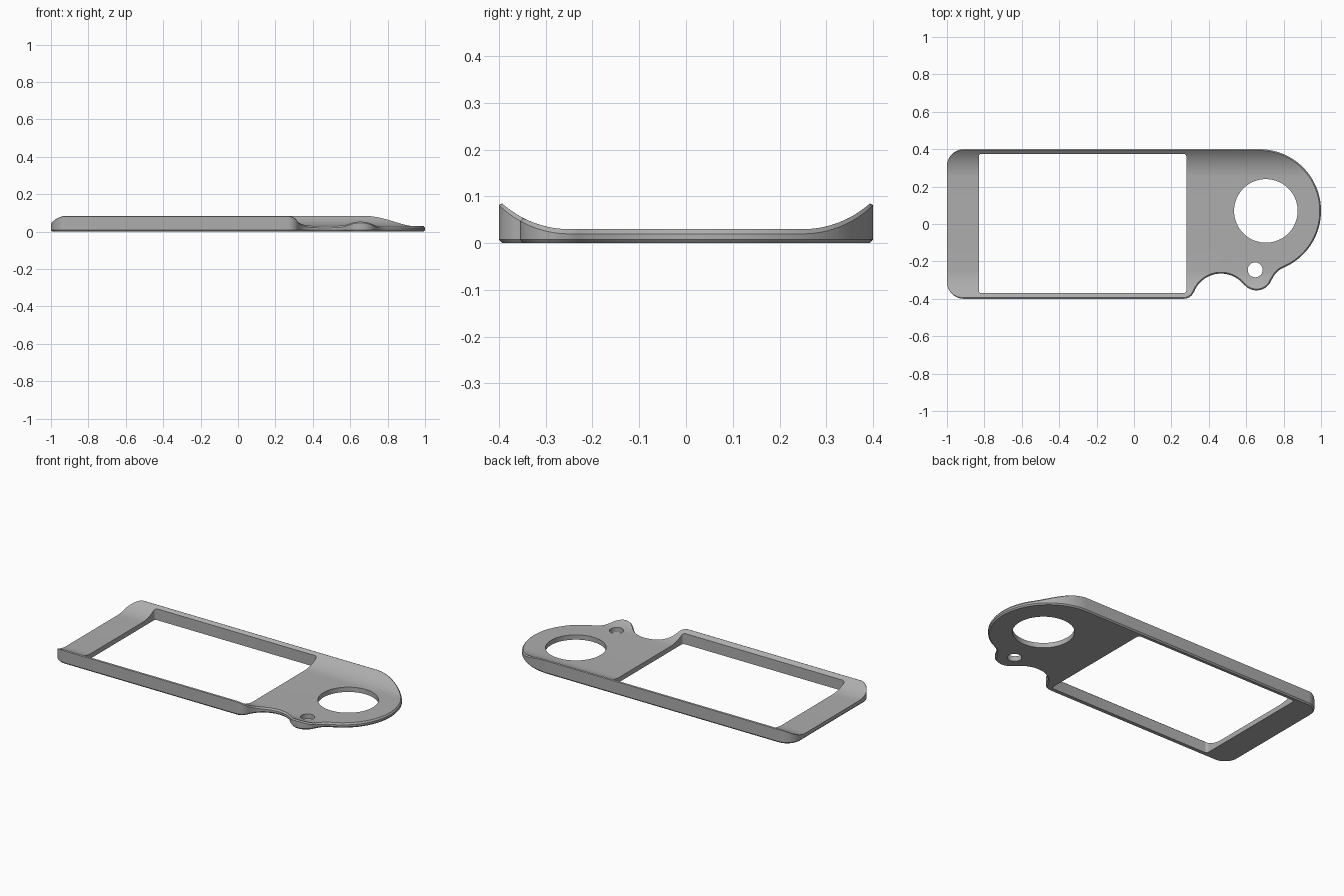
import bpy, bmesh, math
from mathutils import Vector

cube = bpy.data.objects.get("Cube")
if cube:
    bpy.data.objects.remove(cube, do_unlink=True)

THICK, LIP_START, LIP_RADIUS = 0.03, 0.25, 0.214
BEVEL = 0.007

grey = bpy.data.materials.new("satin grey")
grey.use_nodes = True
grey.diffuse_color = (0.42, 0.42, 0.42, 1)
grey.node_tree.nodes["Principled BSDF"].inputs["Base Color"].default_value = grey.diffuse_color


def arc(cx, cy, r, start, end, steps=12):
    """Points on an arc; clockwise when end is below start."""
    angles = [math.radians(start + (end - start) * i / steps) for i in range(steps + 1)]
    return [Vector((cx + r * math.cos(a), cy + r * math.sin(a))) for a in angles]


def clean(points):
    """Drop points that nearly touch their neighbour."""
    return [p for i, p in enumerate(points) if (p - points[i - 1]).length > 0.004]


def inset(points, amounts):
    """Move each point of a counter-clockwise loop inward."""
    result = []
    for i, p in enumerate(points):
        before = (p - points[i - 1]).normalized()
        after = (points[(i + 1) % len(points)] - p).normalized()
        t = (before + after).normalized()
        result.append(p + Vector((-t.y, t.x)) * amounts[i])
    return result


def loft(name, rings):
    """Closed solid through rings of 3D points, bottom first."""
    bm = bmesh.new()
    loops = [[bm.verts.new(p) for p in ring] for ring in rings]
    n = len(loops[0])
    for low, high in zip(loops, loops[1:]):
        for i in range(n):
            j = (i + 1) % n
            bm.faces.new((low[i], low[j], high[j], high[i]))
    bm.faces.new(loops[0][::-1])
    bm.faces.new(loops[-1])
    mesh = bpy.data.meshes.new(name)
    bm.to_mesh(mesh)
    bm.free()
    obj = bpy.data.objects.new(name, mesh)
    bpy.context.collection.objects.link(obj)
    return obj


def at_height(points, z):
    return [(p.x, p.y, z) for p in points]


# Outline: rounded bar, scooped front edge, small lobe, round end
outline = clean(
    arc(-0.91, -0.31, 0.09, 180, 270)
    + arc(0.265, -0.34, 0.06, 270, 337)
    + arc(0.465, -0.42, 0.155, 157, 38, 24)
    + arc(0.655, -0.27, 0.085, 218, 341, 20)
    + arc(0.842, -0.335, 0.11, 161, 113)
    + arc(0.67, 0.07, 0.33, -67, 90, 48)
    + arc(-0.91, 0.31, 0.09, 90, 180))

# Top bevel fades away towards the square end
fade = [max(0.05, min(1, (p.x + 1) / 0.09)) for p in outline]
plate = loft("face_plate", [
    at_height(inset(outline, [BEVEL] * len(outline)), 0),
    at_height(outline, 0.008),
    [(p.x, p.y, THICK - 0.01 * k) for p, k in zip(outline, fade)],
    at_height(inset(outline, [BEVEL * k for k in fade]), THICK)])

# Openings: screen window, large round hole, small round hole
window = (arc(-0.815, -0.355, 0.015, 180, 270, 4) + arc(0.265, -0.355, 0.015, 270, 360, 4)
          + arc(0.265, 0.36, 0.015, 0, 90, 4) + arc(-0.815, 0.36, 0.015, 90, 180, 4))
openings = {"window_cutter": window,
            "large_hole_cutter": arc(0.705, 0.07, 0.17, 0, 360, 64)[:-1],
            "small_hole_cutter": arc(0.648, -0.245, 0.04, 0, 360, 32)[:-1]}
cutters = []
for name, points in openings.items():
    cutter = loft(name, [at_height(points, -0.1), at_height(points, 0.1)])
    cutter.hide_render = True
    cutters.append(cutter)
    mod = plate.modifiers.new(name, 'BOOLEAN')
    mod.operation, mod.solver, mod.object = 'DIFFERENCE', 'EXACT', cutter

bpy.context.view_layer.objects.active = plate
plate.select_set(True)
for mod in list(plate.modifiers):
    bpy.ops.object.modifier_apply(modifier=mod.name)
for cutter in cutters:
    bpy.data.objects.remove(cutter, do_unlink=True)

# Slice lengthwise and sweep both long edges up into curved lips
bm = bmesh.new()
bm.from_mesh(plate.data)
bmesh.ops.triangulate(bm, faces=bm.faces[:])
for side in (-1, 1):
    for i in range(12):
        y = side * (LIP_START + 0.0125 * i)
        bmesh.ops.bisect_plane(bm, geom=bm.verts[:] + bm.edges[:] + bm.faces[:],
                               dist=1e-5, plane_co=(0, y, 0), plane_no=(0, 1, 0))
for v in bm.verts:
    d = max(0, abs(v.co.y) - LIP_START)
    rise = LIP_RADIUS - math.sqrt(LIP_RADIUS ** 2 - d * d)
    v.co.z += rise * max(0, min(1, (v.co.z - 0.008) / 0.012))
bmesh.ops.recalc_face_normals(bm, faces=bm.faces[:])
bm.to_mesh(plate.data)
bm.free()

plate.data.materials.clear()
plate.data.materials.append(grey)
bpy.ops.object.shade_smooth_by_angle(angle=math.radians(25))
